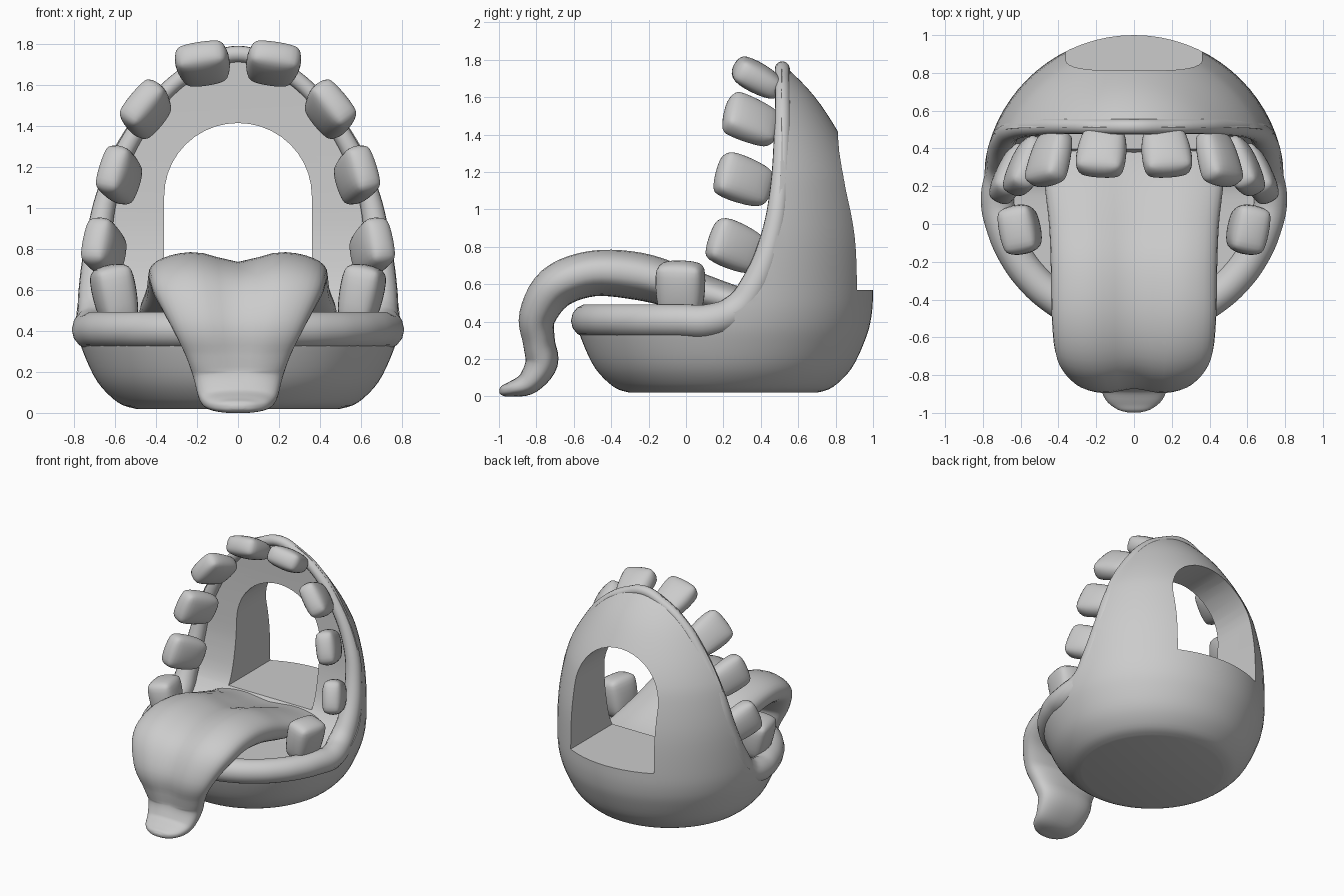
import bpy, bmesh, math
from mathutils import Vector, Matrix

if "Cube" in bpy.data.objects:
    bpy.data.objects.remove(bpy.data.objects["Cube"])

CY = 0.2  # axis of the egg-shaped shell
EGG = [(.02, .50), (.05, .585), (.15, .685), (.3, .757), (.42, .79), (.57, .80), (.85, .79),
       (1.1, .747), (1.25, .698), (1.42, .61), (1.6, .49), (1.75, .345), (1.85, .2), (1.9, .06)]


def smooth_points(pts, n=5):
    """Catmull-Rom samples through a list of tuples."""
    p = [Vector(q) for q in pts]
    p = [p[0]] + p + [p[-1]]
    out = []
    for i in range(1, len(p) - 2):
        a, b, c, d = p[i - 1:i + 3]
        for k in range(n):
            t = k / n
            out.append(.5 * (2 * b + (c - a) * t + (2 * a - 5 * b + 4 * c - d) * t * t
                             + (3 * b - a - 3 * c + d) * t ** 3))
    return out + [p[-1]]


def egg_radius(z):
    for (z0, r0), (z1, r1) in zip(EGG, EGG[1:]):
        if z <= z1:
            return r0 + (r1 - r0) * (z - z0) / (z1 - z0)
    return 0


def finish(name, bm):
    bmesh.ops.recalc_face_normals(bm, faces=bm.faces)
    me = bpy.data.meshes.new(name)
    bm.to_mesh(me)
    bm.free()
    ob = bpy.data.objects.new(name, me)
    bpy.context.collection.objects.link(ob)
    return ob


def bridge(name, rings):
    """Skin closed rings of points and cap both ends."""
    bm = bmesh.new()
    vr = [[bm.verts.new(p) for p in r] for r in rings]
    n = len(vr[0])
    for a, b in zip(vr, vr[1:]):
        for i in range(n):
            bm.faces.new((a[i], a[(i + 1) % n], b[(i + 1) % n], b[i]))
    bm.faces.new(vr[0])
    bm.faces.new(vr[-1])
    return finish(name, bm)


def shade(ob, angle=35):
    bpy.ops.object.select_all(action='DESELECT')
    ob.select_set(True)
    bpy.context.view_layer.objects.active = ob
    bpy.ops.object.shade_smooth_by_angle(angle=math.radians(angle))


def cut(ob, cutter):
    m = ob.modifiers.new("cut", 'BOOLEAN')
    m.object, m.operation, m.solver = cutter, 'DIFFERENCE', 'EXACT'
    bpy.context.view_layer.objects.active = ob
    bpy.ops.object.modifier_apply(modifier=m.name)
    bpy.data.objects.remove(cutter)


# shell: revolved egg
N = 72
shell = bridge("shell", [[(r * math.cos(2 * math.pi * i / N), CY + r * math.sin(2 * math.pi * i / N), z)
                          for i in range(N)] for z, r in smooth_points(EGG, 4)])

# mouth opening cut with a side profile
side = smooth_points([(.1, .42), (.2, .43), (.31, .48), (.42, .61), (.48, .85), (.5, 1.1), (.51, 1.4), (.51, 1.7)])
side = [(-1.2, .42)] + [tuple(p) for p in side] + [(.51, 2.2), (-1.2, 2.2)]
cut(shell, bridge("mouth_cutter", [[(x, y, z) for y, z in side] for x in (-1.2, 1.2)]))

# arched doorway through the back
arch = [(-.36, .57), (.36, .57)] + [(.36 * math.cos(math.pi * i / 20), 1.06 + .355 * math.sin(math.pi * i / 20))
                                    for i in range(21)]
cut(shell, bridge("door_cutter", [[(x, y, z) for x, z in arch] for y in (.2, 1.4)]))
shade(shell)

# rolled lip, running round the bowl and up over the arch
half = []
for i in range(8):
    a = math.radians(-90 + i * 12)
    half.append((.725 * math.cos(a), CY + .725 * math.sin(a), .405, .09))
for y, z, r in [(.27, .46, .09), (.37, .6, .078), (.46, .85, .062), (.5, 1.1, .052),
                (.515, 1.4, .045), (.517, 1.6, .04), (.515, 1.7, .04)]:
    half.append((math.sqrt(max(0, (egg_radius(z) - r) ** 2 - (y - CY) ** 2)), y, z, r))
half.append((0, .515, 1.752, .04))
loop = half + [(-x, y, z, r) for x, y, z, r in half[-2:0:-1]]
cu = bpy.data.curves.new("lip", 'CURVE')
cu.dimensions = '3D'
cu.bevel_depth, cu.bevel_resolution, cu.resolution_u = 1, 5, 6
sp = cu.splines.new('BEZIER')
sp.bezier_points.add(len(loop) - 1)
for bp, (x, y, z, r) in zip(sp.bezier_points, loop):
    bp.co, bp.radius = (x, y, z), r
    bp.handle_left_type = bp.handle_right_type = 'AUTO'
sp.use_cyclic_u = True
lip = bpy.data.objects.new("lip", cu)
bpy.context.collection.objects.link(lip)


# teeth: rounded tapered blocks, along = direction of tip, wide = width direction
def tooth(name, centre, along, wide, size):
    f = Vector(along).normalized()
    w = Vector(wide)
    w = (w - f * w.dot(f)).normalized()
    rot = Matrix((w, f.cross(w), f)).transposed()
    for s, tag in ((-1, "right"), (1, "left")):
        bm = bmesh.new()
        bmesh.ops.create_cube(bm, size=1)
        for v in bm.verts:
            k = 1.0 if v.co.z > 0 else .86
            v.co = Vector((v.co.x * size[0] * k, v.co.y * size[1] * k, v.co.z * size[2]))
        bmesh.ops.bevel(bm, geom=bm.edges[:], offset=.05, segments=1, affect='EDGES')
        for v in bm.verts:
            p = rot @ v.co + Vector(centre)
            v.co = (p.x * s, p.y, p.z)
        ob = finish(name + "_" + tag, bm)
        ob.modifiers.new("round", 'SUBSURF').levels = 2
        ob.modifiers["round"].render_levels = 2
        shade(ob, 180)


tooth("upper_tooth_1", (.17, .385, 1.70), (.03, -.2, .11), (1, 0, -.12), (.29, .18, .30))
tooth("upper_tooth_2", (.445, .35, 1.475), (.06, -.24, .10), (.5, 0, -.7), (.29, .18, .32))
tooth("upper_tooth_3", (.575, .31, 1.155), (.09, -.24, .09), (.2, 0, -1), (.28, .18, .33))
tooth("upper_tooth_4", (.65, .27, .80), (.10, -.23, .10), (.05, 0, -1), (.28, .18, .33))
tooth("lower_tooth", (.6, -.03, .57), (.2, 0, 1), (.2, 1, 0), (.29, .23, .32))

# tongue: y, z, half width, half thickness, groove depth
path = [(.56, .46, .46, .08, .02), (.3, .50, .48, .09, .03), (0, .58, .45, .12, .05),
        (-.25, .65, .44, .135, .06), (-.5, .665, .435, .13, .065), (-.7, .59, .41, .125, .06),
        (-.80, .43, .33, .105, .04), (-.79, .29, .26, .09, .02), (-.775, .18, .22, .09, .01),
        (-.84, .075, .19, .065, 0), (-.93, .04, .15, .042, 0), (-.98, .03, .09, .028, 0),
        (-.998, .028, .03, .01, 0)]
pts = smooth_points(path, 5)
rings = []
for i, (y, z, w, t, g) in enumerate(pts):
    a, b = pts[max(i - 1, 0)], pts[min(i + 1, len(pts) - 1)]
    tan = Vector((b[0] - a[0], b[1] - a[1])).normalized()
    ny, nz = tan.y, -tan.x
    ring = []
    for k in range(40):
        c, s = math.cos(2 * math.pi * k / 40), math.sin(2 * math.pi * k / 40)
        x = math.copysign(abs(c) ** .8, c)
        n = t * math.copysign(abs(s) ** .8, s)
        if s > 0:
            n -= g * math.exp(-(x / .33) ** 2)
        ring.append((x * w, y + ny * n, z + nz * n))
    rings.append(ring)
tongue = bridge("tongue", rings)
shade(tongue, 60)
